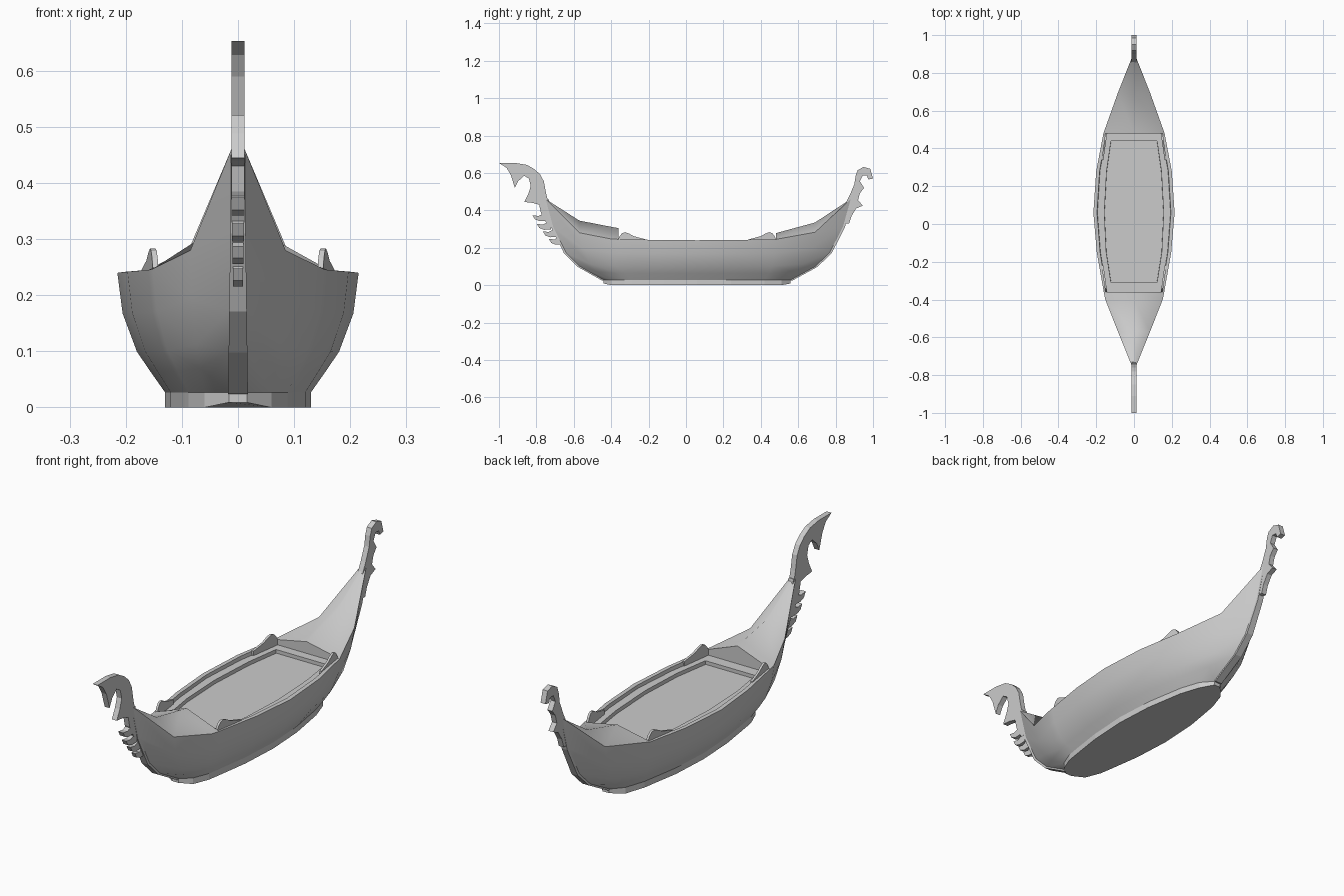
import bpy, bmesh, math

cube = bpy.data.objects.get("Cube")
if cube:
    bpy.data.objects.remove(cube, do_unlink=True)

grey = bpy.data.materials.new("plain grey")
grey.use_nodes = True
COLOUR = (0.6, 0.6, 0.6, 1)
grey.diffuse_color = COLOUR
grey.node_tree.nodes["Principled BSDF"].inputs["Base Color"].default_value = COLOUR


def finish(name, bm, smooth=0, recalc=True):
    if recalc:
        bmesh.ops.recalc_face_normals(bm, faces=bm.faces)
    mesh = bpy.data.meshes.new(name)
    bm.to_mesh(mesh)
    bm.free()
    mesh.materials.append(grey)
    obj = bpy.data.objects.new(name, mesh)
    bpy.context.collection.objects.link(obj)
    if smooth:
        bpy.ops.object.select_all(action="DESELECT")
        obj.select_set(True)
        bpy.context.view_layer.objects.active = obj
        bpy.ops.object.shade_smooth_by_angle(angle=math.radians(smooth))
    return obj


def loft(name, rows, smooth=0, up=False):
    """Skin a grid of points; up=True makes the faces point upwards."""
    bm = bmesh.new()
    grid = [[bm.verts.new(p) for p in row] for row in rows]
    for a, b in zip(grid, grid[1:]):
        for i in range(len(a) - 1):
            bm.faces.new((a[i], a[i + 1], b[i + 1], b[i]))
    if up:
        bm.normal_update()
        if sum(f.normal.z for f in bm.faces) < 0:
            bmesh.ops.reverse_faces(bm, faces=bm.faces)
    return finish(name, bm, smooth, recalc=not up)


def plate(name, profile, half, x=0.0):
    """Extrude a side profile of (y, z) points across x."""
    bm = bmesh.new()
    face = bm.faces.new([bm.verts.new((x - half, y, z)) for y, z in profile])
    out = bmesh.ops.extrude_face_region(bm, geom=[face])
    verts = [v for v in out["geom"] if isinstance(v, bmesh.types.BMVert)]
    bmesh.ops.translate(bm, vec=(2 * half, 0, 0), verts=verts)
    return finish(name, bm)


def mirrored(points):
    """Complete a half section, running from the rim to the middle."""
    return points + [(-x, y, z) for x, y, z in reversed(points) if x > 0]


# Stations from bow to stern: top edge (y, half width, z) and bottom edge (y, half width)
TOP = [(-.75, .012, .46), (-.57, .085, .28), (-.40, .152, .247), (-.36, .16, .245),
       (-.15, .197, .242), (.06, .215, .24), (.28, .2, .242), (.48, .162, .245),
       (.69, .087, .283), (.88, .012, .46)]
BOTTOM = [(-.44, .016), (-.40, .06), (-.33, .088), (-.29, .095), (-.12, .12),
          (.06, .13), (.24, .12), (.42, .09), (.51, .06), (.56, .016)]
# Height, sideways flare and lengthwise overhang of each level
LEVELS = [(1, 1, 1), (.66, .89, .88), (.34, .59, .66), (.17, .3, .42), (0, 0, 0)]
LEDGE, FLOOR = .226, .21


def section(top, bottom):
    return [(bottom[1] + (top[1] - bottom[1]) * flare,
             bottom[0] + (top[0] - bottom[0]) * hang,
             .027 + (top[2] - .027) * rise) for rise, flare, hang in LEVELS]


# Hull skin
loft("hull", [mirrored(section(t, b)) for t, b in zip(TOP, BOTTOM)], 35)

# Flat base under the hull
bm = bmesh.new()
outline = [(x, y) for y, x in BOTTOM] + [(-x, y) for y, x in reversed(BOTTOM)]
low = [bm.verts.new((x, y, .009 if abs(y - .06) > .47 else 0)) for x, y in outline]
high = [bm.verts.new((x, y, .035 if abs(y - .06) > .4 else .028)) for x, y in outline]
bm.faces.new(low)
bm.faces.new(high)
for i in range(len(low)):
    j = (i + 1) % len(low)
    bm.faces.new((low[i], low[j], high[j], high[i]))
finish("base", bm)

# Softly ridged decks over the bow and stern
BOW_RIDGE = [.46, .345, .312, .305]
STERN_RIDGE = [.278, .335, .46]
for name, stations, ridge in (("bow_deck", TOP[:4], BOW_RIDGE),
                              ("stern_deck", TOP[7:], STERN_RIDGE)):
    loft(name, [mirrored([(x, y, z), (0, y, r)]) for (y, x, z), r in zip(stations, ridge)],
         70, up=True)

# Rim and shallow inner wall down to the ledge
loft("rim", [[(x, y, z), (x * .91, y, z), (x * .9, y, LEDGE)]
             for y, x, z in TOP[3:8]], up=True).modifiers.new("other side", "MIRROR")

# Ledge running around the well, with the floor one step lower
inner = [(-.31, .122), (-.15, .147), (.06, .157), (.28, .145), (.44, .122)]
wall = [(y, x * .9) for y, x, z in TOP[3:8]]
loft("side_ledge", [[(wx, wy, LEDGE), (ix, iy, LEDGE), (ix - .001, iy, FLOOR)]
                    for (wy, wx), (iy, ix) in zip(wall, inner)],
     up=True).modifiers.new("other side", "MIRROR")
for name, k in (("bow_step", 0), ("stern_step", -1)):
    (wy, wx), (iy, ix) = wall[k], inner[k]
    loft(name, [[(s * wx, wy, LEDGE), (s * ix, iy, LEDGE), (s * ix, iy, FLOOR)]
                for s in (-1, 1)], up=True)
loft("floor", [[(-x, y, FLOOR), (x, y, FLOOR)] for y, x in inner], up=True)

# Bulkheads closing the decks
for name, (y, x, z), peak, side in (("bow", TOP[3], BOW_RIDGE[-1], 1),
                                    ("stern", TOP[7], STERN_RIDGE[0], -1)):
    bm = bmesh.new()
    corners = [(-x, z), (0, peak), (x, z), (x * .9, LEDGE), (-x * .9, LEDGE)]
    face = bm.faces.new([bm.verts.new((px, y, pz)) for px, pz in corners])
    face.normal_update()
    if face.normal.y * side < 0:
        face.normal_flip()
    finish(name + "_bulkhead", bm, recalc=False)

# Rounded cleats at the corners of the well, following the inner wall
CLEAT = [(0, LEDGE), (0, .25), (.008, .266), (.02, .279), (.035, .283), (.055, .276),
         (.08, .262), (.11, .254), (.14, .246), (.14, LEDGE)]
for name, start, way in (("bow_cleats", -.36, 1), ("stern_cleats", .48, -1)):
    obj = plate(name, [(start + way * y, z) for y, z in CLEAT], .005, .147)
    for v in obj.data.vertices:
        v.co.x += .14 * abs(v.co.y - start)
    obj.modifiers.new("other side", "MIRROR")

# Stem and stern posts following the hull ends, narrower at the top
for name, end, way in (("stem_post", 0, -1), ("stern_post", -1, 1)):
    line = [(y, z) for x, y, z in section(TOP[end], BOTTOM[end])]
    outer = [(y + way * .008, z - .003) for y, z in line]
    back = [(y - way * .015, z) for y, z in reversed(line)]
    obj = plate(name, outer + back, .018)
    for v in obj.data.vertices:
        v.co.x *= 1 - .35 * v.co.z / .46

# Curled bow ornament with a hooked underside
plate("bow_ornament", [
    (-.735, .44), (-.748, .49), (-.76, .555), (-.78, .592), (-.81, .62), (-.85, .643),
    (-.91, .653), (-1, .653), (-.96, .628), (-.937, .59), (-.915, .52), (-.897, .556),
    (-.865, .585), (-.84, .57), (-.83, .53), (-.843, .488), (-.865, .445), (-.82, .44),
    (-.785, .43), (-.775, .385), (-.745, .33), (-.72, .33)], .012)

# Row of pointed teeth down the stem
for n, (y, z, length) in enumerate([(-.82, .374, .08), (-.797, .328, .075),
                                    (-.765, .288, .07), (-.733, .248, .06)]):
    plate(f"stem_tooth_{n + 1}", [(y, z), (y + .03, z - .004), (y + length, z + .015),
                                  (y + length, z - .03), (y + .038, z - .032),
                                  (y + .012, z - .022)], .012 - n * .001)

# Curled stern ornament
plate("stern_ornament", [
    (.855, .44), (.875, .48), (.9, .54), (.907, .585), (.918, .615), (.95, .632),
    (.985, .622), (1, .57), (.975, .565), (.967, .585), (.945, .587), (.93, .555),
    (.952, .52), (.93, .492), (.92, .455), (.945, .425), (.91, .41), (.885, .37),
    (.872, .33), (.845, .33)], .012)
